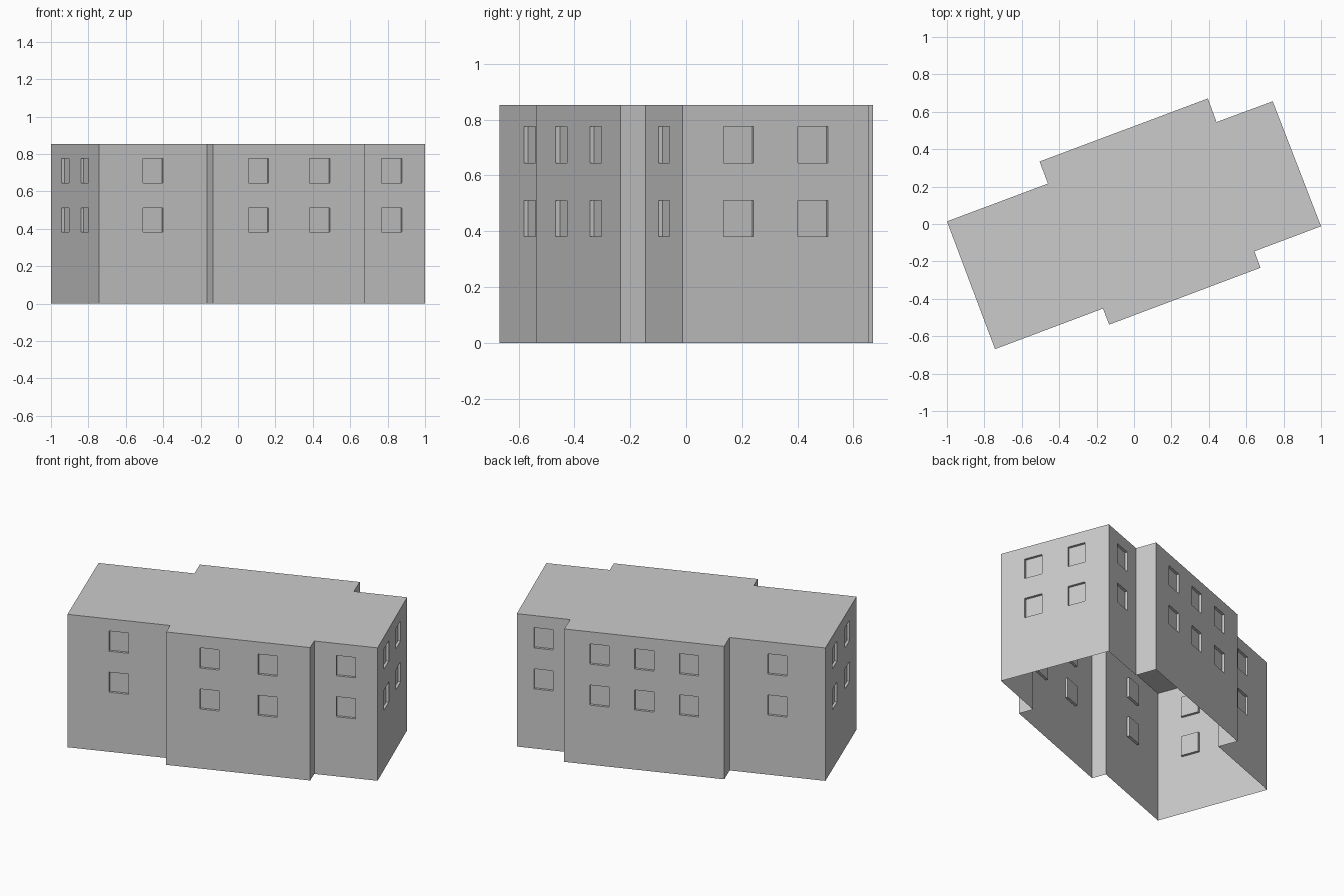
import bpy, bmesh
from mathutils import Vector

if "Cube" in bpy.data.objects:
    bpy.data.objects.remove(bpy.data.objects["Cube"])

H = 0.853          # wall height
DEPTH = 0.016      # window recess
WIN_W = 0.115
WIN_Z = [(0.382, 0.511), (0.645, 0.775)]

# Footprint corner (counter-clockwise) and window centres along the wall leaving it
PLAN = [
    ((-1.0, 0.014), (0.3, 0.7)),         # left end
    ((-0.743, -0.669), (0.5,)),          # front left
    ((-0.166, -0.452), ()),
    ((-0.133, -0.538), (0.3, 0.705)),    # front projection
    ((0.676, -0.234), ()),
    ((0.644, -0.146), (0.5,)),           # front right
    ((1.0, -0.012), (0.3, 0.7)),         # right end
    ((0.742, 0.656), (0.5,)),            # back right
    ((0.441, 0.545), ()),
    ((0.395, 0.671), (0.22, 0.5, 0.78)), # back projection
    ((-0.505, 0.334), ()),
    ((-0.46, 0.216), (0.5,)),            # back left
]

bm = bmesh.new()


def quad(*pts):
    bm.faces.new([bm.verts.new(p) for p in pts])


def wall(a, b, centres):
    """Wall grid from a to b with recessed window cells (open at the bottom)."""
    a, b = Vector((*a, 0)), Vector((*b, 0))
    length = (b - a).length
    along = (b - a).normalized()
    inward = Vector((-along.y, along.x, 0)) * DEPTH
    spans = [(c * length - WIN_W / 2, c * length + WIN_W / 2) for c in centres]
    us = [0] + [u for s in spans for u in s] + [length]
    zs = [0] + ([z for s in WIN_Z for z in s] if spans else []) + [H]
    for i in range(len(us) - 1):
        for j in range(len(zs) - 1):
            p = [a + along * us[i + m] + Vector((0, 0, zs[j + n]))
                 for m, n in ((0, 0), (1, 0), (1, 1), (0, 1))]
            if i % 2 and j % 2:
                q = [v + inward for v in p]
                quad(*q)
                for k in range(4):
                    n = (k + 1) % 4
                    quad(p[k], p[n], q[n], q[k])
            else:
                quad(*p)


# Walls
for i, (corner, centres) in enumerate(PLAN):
    wall(corner, PLAN[(i + 1) % len(PLAN)][0], centres)
bmesh.ops.remove_doubles(bm, verts=bm.verts[:], dist=0.0005)

# Flat roof closing the top rim
rim = [e for e in bm.edges if e.is_boundary and all(v.co.z > H - 0.001 for v in e.verts)]
bmesh.ops.contextual_create(bm, geom=rim)
bmesh.ops.recalc_face_normals(bm, faces=bm.faces[:])
roof = max(bm.faces, key=lambda f: f.calc_center_median().z)
if roof.normal.z < 0:
    bmesh.ops.reverse_faces(bm, faces=bm.faces[:])

mesh = bpy.data.meshes.new("building_shell")
bm.to_mesh(mesh)
bm.free()
bpy.context.collection.objects.link(bpy.data.objects.new("building_shell", mesh))
